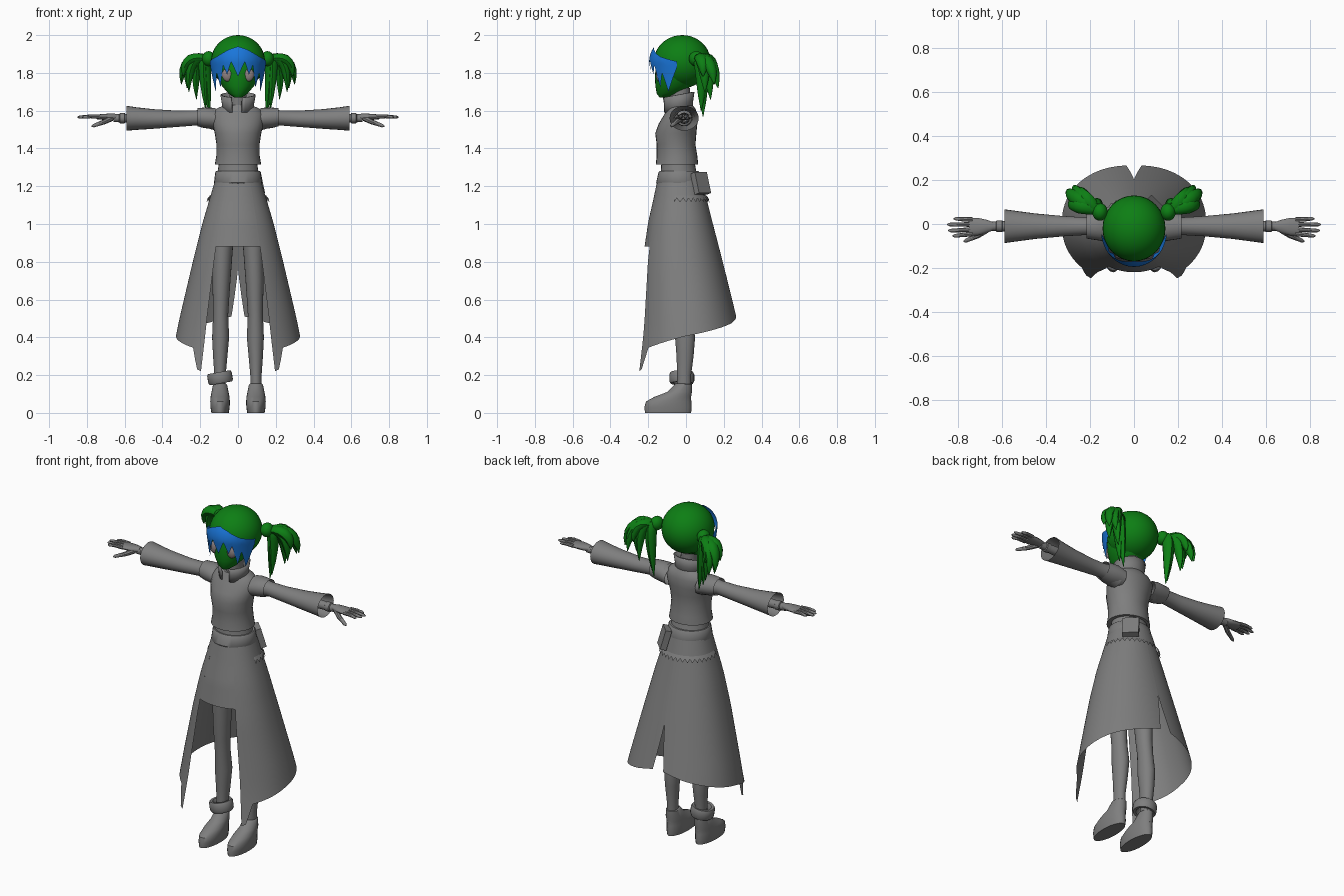
import bpy, bmesh, math
from mathutils import Vector, Matrix

if "Cube" in bpy.data.objects:
    bpy.data.objects.remove(bpy.data.objects["Cube"], do_unlink=True)

def material(name, rgb):
    m = bpy.data.materials.new(name)
    m.use_nodes = True
    m.diffuse_color = (*rgb, 1)
    m.node_tree.nodes["Principled BSDF"].inputs["Base Color"].default_value = (*rgb, 1)
    return m

GREY = material("cloth grey", (0.21, 0.21, 0.21))
GREEN = material("leaf green", (0.004, 0.21, 0.007))
BLUE = material("bright blue", (0.01, 0.18, 0.7))
EYE = material("eye grey", (0.27, 0.22, 0.22))
made = []

def finish(name, bm, mat):
    bmesh.ops.recalc_face_normals(bm, faces=bm.faces)
    mesh = bpy.data.meshes.new(name)
    bm.to_mesh(mesh)
    bm.free()
    mesh.materials.append(mat)
    ob = bpy.data.objects.new(name, mesh)
    bpy.context.collection.objects.link(ob)
    made.append(ob)
    return ob

def loft(name, rings, mat=GREY, closed=True, caps=True):
    """Skin a surface over rows of points."""
    bm = bmesh.new()
    rows = [[bm.verts.new(p) for p in r] for r in rings]
    n = len(rows[0])
    for a, b in zip(rows, rows[1:]):
        for i in range(n if closed else n - 1):
            j = (i + 1) % n
            bm.faces.new((a[i], a[j], b[j], b[i]))
    if closed and caps:
        bm.faces.new(rows[0])
        bm.faces.new(rows[-1])
    return finish(name, bm, mat)

def ring(c, u, v, n=24):
    c, u, v = Vector(c), Vector(u), Vector(v)
    return [c + u * math.sin(t * math.tau / n) - v * math.cos(t * math.tau / n) for t in range(n)]

def level(z, x, rx, front, back, n=28):
    """Flat oval at height z from a front y to a back y."""
    return ring((x, (front + back) / 2, z), (rx, 0, 0), (0, (back - front) / 2, 0), n)

def lerp(table, t):
    for a, b in zip(table, table[1:]):
        if t <= b[0]:
            k = max(0, (t - a[0]) / (b[0] - a[0]))
            return [p + (q - p) * k for p, q in zip(a[1:], b[1:])]
    return list(table[-1][1:])

def tube(name, pts, radii, mat=GREY, flat=1.0, n=10):
    pts = [Vector(p) for p in pts]
    rings = []
    for i, p in enumerate(pts):
        d = (pts[min(i + 1, len(pts) - 1)] - pts[max(i - 1, 0)]).normalized()
        u = d.cross(Vector((0, 1, 0.01))).normalized()
        rings.append(ring(p, u * radii[i] * flat, d.cross(u) * radii[i], n))
    return loft(name, rings, mat)

def ball(name, c, r, mat, keep=None):
    bm = bmesh.new()
    bmesh.ops.create_uvsphere(bm, u_segments=32, v_segments=20, radius=1)
    for v in bm.verts:
        v.co = Vector(c) + Vector(p * q for p, q in zip(v.co, r))
    if keep:
        gone = [f for f in bm.faces if not keep(f.calc_center_median())]
        bmesh.ops.delete(bm, geom=gone, context='FACES')
    return finish(name, bm, mat)

# Skull hair with an opening for the face
ball("hair_cap", (0, -.02, 1.86), (.143, .15, .14), GREEN, lambda c: c.y > -.07 or c.z > 1.87)
loft("face", [level(*r) for r in (
    (1.67, 0, .02, -.14, -.09), (1.69, 0, .05, -.155, -.04), (1.73, 0, .085, -.162, .03),
    (1.78, 0, .107, -.165, .05), (1.83, 0, .115, -.16, .05), (1.9, 0, .1, -.15, .05))], GREEN)
for s, side in ((1, "left"), (-1, "right")):
    ball(side + "_eye", (s * .055, -.142, 1.79), (.03, .018, .036), EYE)

# Jagged fringe hugging the forehead
TOP = ((0, 1.94), (20, 1.925), (50, 1.885), (84, 1.86))
HEM = ((0, 1.78), (14, 1.86), (24, 1.79), (32, 1.84), (44, 1.72), (52, 1.8), (64, 1.7), (84, 1.83))
def fringe_point(deg, z):
    k = (z - 1.86) / .145
    f = math.sqrt(1 - k * k) if k > 0 else 1 + .12 * k
    a = math.radians(deg)
    return (.15 * f * math.sin(a), -.03 - .165 * f * math.cos(a), z)
rows = []
for i in range(9):
    row = []
    for deg in range(-84, 85, 2):
        t, h = lerp(TOP, abs(deg))[0], lerp(HEM, abs(deg))[0]
        row.append(fringe_point(deg, t + (h - t) * i / 8))
    rows.append(row)
loft("fringe", rows, BLUE, closed=False)

# Side tails: a tie and drooping tapered locks
TIPS = ((.30, .15, 1.74), (.27, .17, 1.72), (.26, .10, 1.70), (.22, .13, 1.66),
        (.17, .08, 1.60), (.15, .09, 1.57), (.29, .09, 1.78), (.24, .16, 1.78))
for s, side in ((1, "left"), (-1, "right")):
    ball(side + "_hair_tie", (s * .155, .055, 1.875), (.035, .04, .04), GREEN)
    for k, tip in enumerate(TIPS):
        a, c = Vector((.17, .065, 1.875)), Vector(tip)
        b = Vector((a.x + (c.x - a.x) * .8 + .025, c.y * .6 + .04, 1.9))
        pts = []
        for i in range(8):
            t = i / 7
            p = a * (1 - t) ** 2 + b * 2 * t * (1 - t) + c * t * t
            pts.append((s * p.x, p.y, p.z))
        tube(f"{side}_tail_lock_{k + 1}", pts, (.022, .03, .034, .035, .032, .027, .018, .002), GREEN, .8)

# Neck, standing collar and cropped jacket
loft("neck", [level(1.58, 0, .045, -.08, .02), level(1.72, 0, .045, -.09, .02)])
collar = []
for z, rx, ry, tilt in ((1.59, .075, .07, 0), (1.64, .078, .07, .01), (1.685, .086, .077, .015)):
    collar.append([(rx * math.sin(a), -.04 - ry * math.cos(a), z - tilt * math.cos(a))
                   for a in (math.radians(d) for d in range(14, 347, 12))])
ob = loft("collar", collar, closed=False)
ob.modifiers.new("thickness", 'SOLIDIFY').thickness = .008
loft("jacket", [level(*r) for r in (
    (1.315, 0, .123, -.16, .065), (1.36, 0, .115, -.155, .06), (1.42, 0, .114, -.155, .05),
    (1.48, 0, .123, -.163, .055), (1.53, 0, .135, -.145, .06), (1.58, 0, .14, -.115, .06),
    (1.61, 0, .115, -.1, .05), (1.63, 0, .07, -.09, .035))])
loft("waist", [level(*r) for r in (
    (1.2, 0, .12, -.15, .085), (1.25, 0, .112, -.135, .06), (1.33, 0, .1, -.13, .045))])
loft("belt", [level(*r) for r in (
    (1.215, 0, .125, -.155, .085), (1.22, 0, .127, -.158, .087),
    (1.275, 0, .12, -.145, .07), (1.28, 0, .115, -.14, .066))])

# Hip pouch at the back left
bm = bmesh.new()
place = (Matrix.Translation((.088, .078, 1.215)) @ Matrix.Rotation(math.radians(-45), 4, 'Z')
         @ Matrix.Rotation(math.radians(16), 4, 'X') @ Matrix.Diagonal((.09, .035, .115, 1)))
bmesh.ops.create_cube(bm, size=1, matrix=place)
finish("hip_pouch", bm, GREY)

# Long skirt: short front panel and two long side panels with a back slit
SKIRT = ((.22, .37, -.29, .33), (.4, .33, -.265, .295), (.5, .31, -.255, .27), (.81, .237, -.23, .192),
         (1.01, .187, -.2, .14), (1.12, .154, -.175, .112), (1.23, .122, -.152, .085))
SIDE_HEM = ((32, .22), (36, .23), (44, .345), (90, .41), (180, .51))
def skirt_point(deg, z, out=0):
    rx, front, back = lerp(SKIRT, z)
    a = math.radians(deg)
    c = math.cos(a)
    c = math.copysign(abs(c) ** .9, c)
    return Vector(((rx + out) * math.sin(a), (front + back) / 2 - ((back - front) / 2 + out) * c, z))
def panel(name, degs, hem, s=1, slit=False):
    rows = []
    for i in range(15):
        row = []
        for d in degs:
            z = 1.23 + (hem(d) - 1.23) * i / 14
            e = d - max(0, .76 - z) * 26 * max(0, (d - 150) / 30) if slit else d
            p = skirt_point(e, z)
            row.append((s * p.x, p.y, p.z))
        rows.append(row)
    loft(name, rows, closed=False)
panel("skirt_front", range(-32, 33, 4), lambda d: .88)
for s, side in ((1, "left"), (-1, "right")):
    panel(side + "_skirt_panel", range(32, 181, 4), lambda d: lerp(SIDE_HEM, d)[0], s, True)

# Ragged trim round the back of the hips
loft("hip_trim", [[skirt_point(d, 1.15, .004) for d in range(80, 281, 5)],
                  [skirt_point(d, 1.115 + .022 * (d % 2), .012) for d in range(80, 281, 5)]], closed=False)

LEG = ((1.18, .062, -.03, .052, .07), (.9, .08, -.03, .055, .065), (.7, .088, -.025, .048, .055),
       (.6, .09, -.022, .043, .05), (.52, .092, -.015, .04, .048), (.4, .092, -.005, .045, .053),
       (.3, .094, -.005, .038, .045), (.2, .095, -.01, .03, .037), (.08, .095, -.01, .03, .037))
SHOE = ((0, -.095, .046, .122), (.03, -.095, .051, .125), (.06, -.092, .052, .12), (.085, -.07, .05, .097),
        (.11, -.035, .045, .066), (.15, -.015, .037, .046), (.155, -.015, .03, .04))
SLEEVE = ((.12, .062, .06, 1.555), (.17, .05, .05, 1.56), (.22, .04, .04, 1.562), (.32, .046, .043, 1.557),
          (.45, .058, .052, 1.556), (.54, .07, .06, 1.558), (.59, .077, .066, 1.56))
CAP = ((.1, .07, .05, 1.55), (.14, .068, .056, 1.56), (.18, .062, .054, 1.562), (.215, .056, .048, 1.566))
FINGERS = ((.02, .82), (-.002, .85), (-.025, .845), (-.045, .825))
for s, side in ((1, "left"), (-1, "right")):
    # Leg and shoe
    loft(side + "_leg", [ring((s * x, y, z), (rx, 0, 0), (0, ry, 0)) for z, x, y, rx, ry in LEG])
    loft(side + "_shoe", [ring((s * .095, y, z), (rx, 0, 0), (0, ry, 0)) for z, y, rx, ry in SHOE])
    # Flared sleeve and shoulder cap, both open at the end
    for part, table in (("_sleeve", SLEEVE), ("_shoulder", CAP)):
        loft(side + part, [ring((s * x, -.01, z), (0, ry, 0), (0, 0, rz)) for x, ry, rz, z in table], caps=False)
    # Forearm, bracelet and hand
    tube(side + "_forearm", [(s * x, -.01, 1.56) for x in (.3, .5, .66)], (.03, .028, .02), n=16)
    tube(side + "_bracelet", [(s * x, -.01, 1.56) for x in (.595, .6, .625, .63)], (.02, .027, .027, .02), n=16)
    loft(side + "_palm", [ring((s * x, y, 1.567), (0, ry, 0), (0, 0, rz), 16) for x, y, ry, rz in (
        (.64, -.01, .018, .016), (.67, -.011, .03, .018), (.71, -.012, .04, .016), (.75, -.013, .04, .012))])
    for k, (y, tip) in enumerate(FINGERS):
        tube(f"{side}_finger_{k + 1}", [(s * .735, y, 1.568), (s * .78, y * 1.1, 1.57),
             (s * (tip - .01), y * 1.2, 1.566), (s * tip, y * 1.2, 1.565)], (.011, .01, .008, .003), n=8)
    tube(side + "_thumb", [(s * .67, -.025, 1.56), (s * .71, -.052, 1.54), (s * .765, -.076, 1.52),
         (s * .775, -.08, 1.517)], (.016, .013, .009, .003), n=8)

# Tilted cuff on the right ankle
bm = bmesh.new()
cuff = [(.045, -.028), (.06, -.03), (.066, -.018), (.066, .018), (.06, .03), (.045, .028)]
tilt = Matrix.Translation((-.095, -.022, .186)) @ Matrix.Rotation(math.radians(-10), 4, 'Y')
rows = [[tilt @ Vector((r * math.cos(t * math.tau / 24), r * math.sin(t * math.tau / 24), h))
         for t in range(24)] for r, h in cuff + [(.035, 0), cuff[0]]]
bm.free()
loft("ankle_cuff", rows, caps=False)

# Smooth shading with sharp creases
bpy.ops.object.select_all(action='DESELECT')
for ob in made:
    ob.select_set(True)
bpy.context.view_layer.objects.active = made[0]
bpy.ops.object.shade_smooth_by_angle(angle=math.radians(42))
